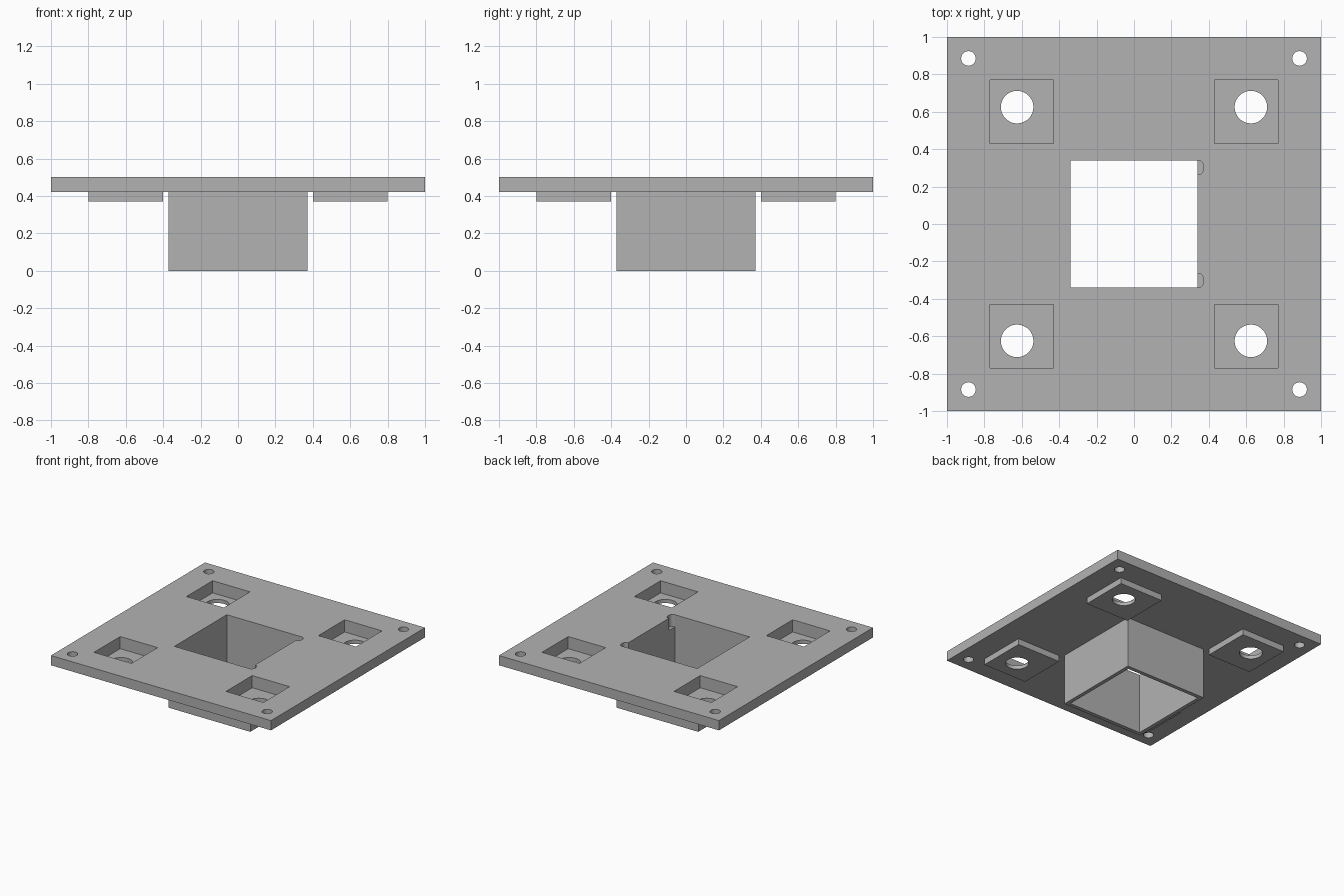
import bpy
import bmesh
from mathutils import Matrix, Vector

default_cube = bpy.data.objects.get("Cube")
if default_cube:
    bpy.data.objects.remove(default_cube, do_unlink=True)

grey = bpy.data.materials.new("plain_grey")
grey.use_nodes = True
colour = (0.448, 0.448, 0.448, 1)
grey.diffuse_color = colour
grey.node_tree.nodes["Principled BSDF"].inputs["Base Color"].default_value = colour


def finish(name, bm):
    mesh = bpy.data.meshes.new(name)
    bm.to_mesh(mesh)
    bm.free()
    mesh.materials.append(grey)
    obj = bpy.data.objects.new(name, mesh)
    bpy.context.collection.objects.link(obj)
    return obj


def box(name, low, high, round_right=0):
    """Box between two corners, optionally rounding its upright +x edges."""
    low, high = Vector(low), Vector(high)
    bm = bmesh.new()
    place = Matrix.Translation((low + high) / 2) @ Matrix.Diagonal((*(high - low), 1))
    bmesh.ops.create_cube(bm, size=1, matrix=place)
    if round_right:
        edges = [e for e in bm.edges if all(v.co.x > high.x - 0.001 for v in e.verts)
                 and abs(e.verts[0].co.z - e.verts[1].co.z) > 0.001]
        bmesh.ops.bevel(bm, geom=edges, offset=round_right, segments=8,
                        profile=0.5, affect='EDGES')
    return finish(name, bm)


def square(name, x, y, half, bottom, top):
    return box(name, (x - half, y - half, bottom), (x + half, y + half, top))


def drill(name, x, y, radius):
    bm = bmesh.new()
    bmesh.ops.create_cone(bm, cap_ends=True, segments=48, radius1=radius,
                          radius2=radius, depth=1, matrix=Matrix.Translation((x, y, 0.5)))
    return finish(name, bm)


def combine(target, tool, operation):
    mod = target.modifiers.new(tool.name, 'BOOLEAN')
    mod.operation = operation
    mod.solver = 'EXACT'
    mod.object = tool
    bpy.context.view_layer.objects.active = target
    bpy.ops.object.modifier_apply(modifier=mod.name)
    bpy.data.objects.remove(tool, do_unlink=True)


corners = [(sx, sy) for sx in (-1, 1) for sy in (-1, 1)]

# Flat plate with a square sleeve and four pads beneath it
plate = square("mounting_plate", 0, 0, 1, 0.42, 0.5)
combine(plate, square("sleeve", 0, 0, 0.372, 0, 0.46), 'UNION')
for sx, sy in corners:
    combine(plate, square("pad", sx * 0.6, sy * 0.6, 0.2, 0.37, 0.46), 'UNION')

# Square shaft through the sleeve
combine(plate, square("shaft", 0, 0, 0.34, -0.1, 0.6), 'DIFFERENCE')

# Recesses, shaft holes and corner screw holes
for sx, sy in corners:
    combine(plate, square("recess", sx * 0.6, sy * 0.6, 0.17, 0.4, 0.6), 'DIFFERENCE')
    combine(plate, drill("large_hole", sx * 0.625, sy * 0.625, 0.087), 'DIFFERENCE')
    combine(plate, drill("screw_hole", sx * 0.885, sy * 0.885, 0.039), 'DIFFERENCE')

# Two rounded notches on one side of the shaft
for y in (-0.302, 0.302):
    combine(plate, box("notch", (0.25, y - 0.038, 0.4), (0.37, y + 0.038, 0.6), 0.028),
            'DIFFERENCE')

# Smooth hole walls, crisp edges
bpy.ops.object.select_all(action='DESELECT')
plate.select_set(True)
bpy.context.view_layer.objects.active = plate
bpy.ops.object.shade_smooth_by_angle()
